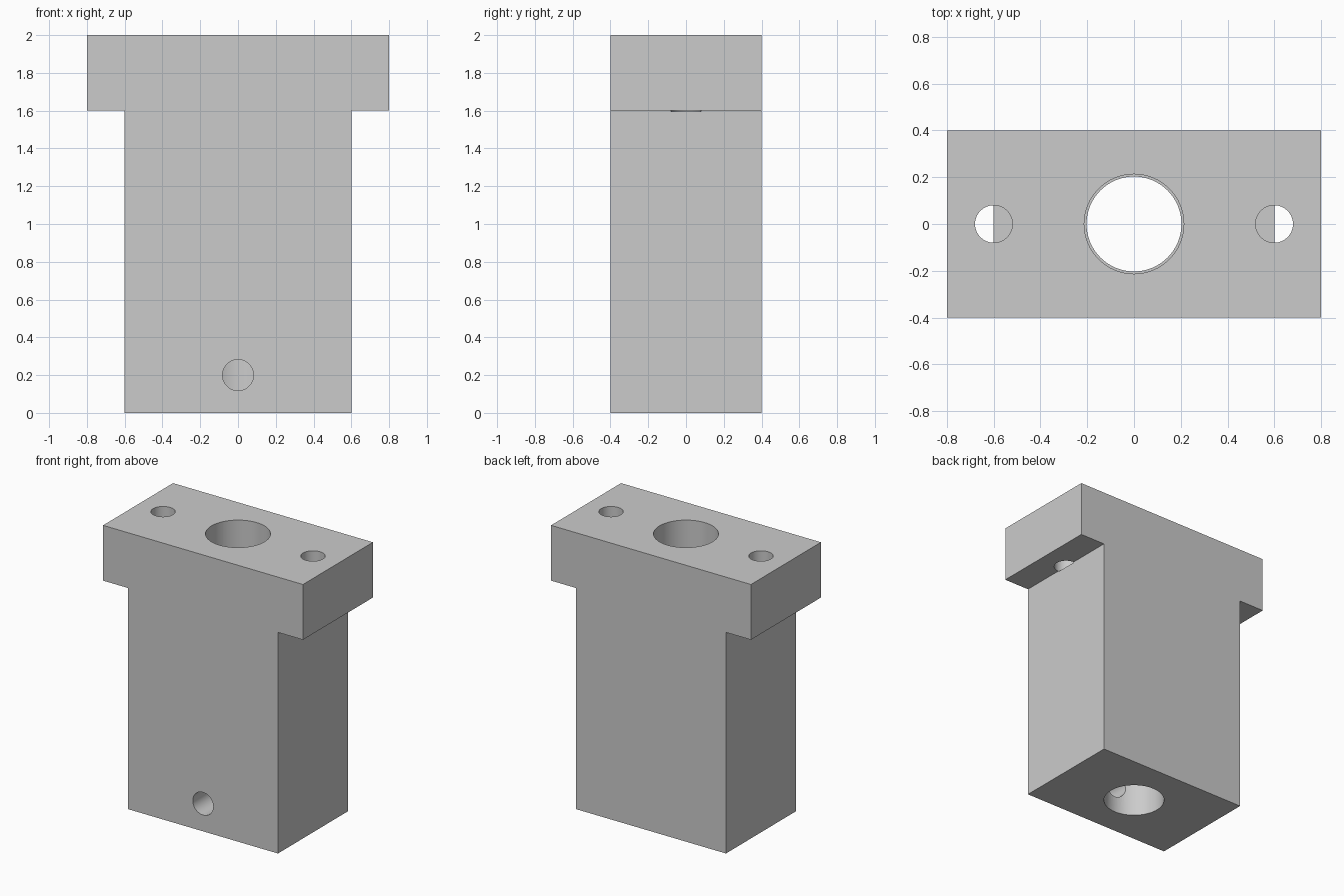
import bpy
import math

if "Cube" in bpy.data.objects:
    bpy.data.objects.remove(bpy.data.objects["Cube"], do_unlink=True)

grey = bpy.data.materials.new("plain grey")
grey.use_nodes = True
colour = (0.6, 0.6, 0.6, 1)
grey.diffuse_color = colour
grey.node_tree.nodes["Principled BSDF"].inputs["Base Color"].default_value = colour

# T-shaped block: front outline extruded along y
half = [(0.6, 0), (0.6, 1.6), (0.8, 1.6), (0.8, 2)]
outline = half + [(-x, z) for x, z in reversed(half)]
n = len(outline)
verts = [(x, y, z) for y in (-0.4, 0.4) for x, z in outline]
faces = [tuple(range(n)), tuple(reversed(range(n, 2 * n)))]
faces += [(i, i + n, (i + 1) % n + n, (i + 1) % n) for i in range(n)]
mesh = bpy.data.meshes.new("t_block")
mesh.from_pydata(verts, [], faces)
block = bpy.data.objects.new("t_block", mesh)
bpy.context.collection.objects.link(block)
mesh.materials.append(grey)


def drill(name, radius, length, centre, tilt=0):
    """Cut a round hole in the block."""
    bpy.ops.mesh.primitive_cylinder_add(
        vertices=64, radius=radius, depth=length, location=centre, rotation=(tilt, 0, 0))
    cutter = bpy.context.object
    cutter.name = name
    cutter.data.materials.append(grey)
    cutter.hide_render = True
    bpy.context.view_layer.objects.active = block
    mod = block.modifiers.new(name, "BOOLEAN")
    mod.operation = "DIFFERENCE"
    mod.solver = "EXACT"
    mod.object = cutter
    bpy.ops.object.modifier_apply(modifier=name)
    bpy.data.objects.remove(cutter, do_unlink=True)


# Stepped main bore, wider in the upper half
drill("lower_bore", 0.203, 3, (0, 0, 1))
drill("upper_bore", 0.213, 2, (0, 0, 2))

# Mounting holes that just bite into the shoulders of the body
for side, x in (("left", 0.6), ("right", -0.6)):
    drill(side + "_mounting_hole", 0.08, 1, (x, 0, 2.095))

# Front cross hole, reaching only as far as the bore
drill("front_hole", 0.082, 0.5, (0, -0.25, 0.2), math.pi / 2)

# Smooth hole walls with sharp rims
bpy.ops.object.select_all(action="DESELECT")
block.select_set(True)
bpy.context.view_layer.objects.active = block
bpy.ops.object.shade_smooth_by_angle(angle=math.radians(30))
